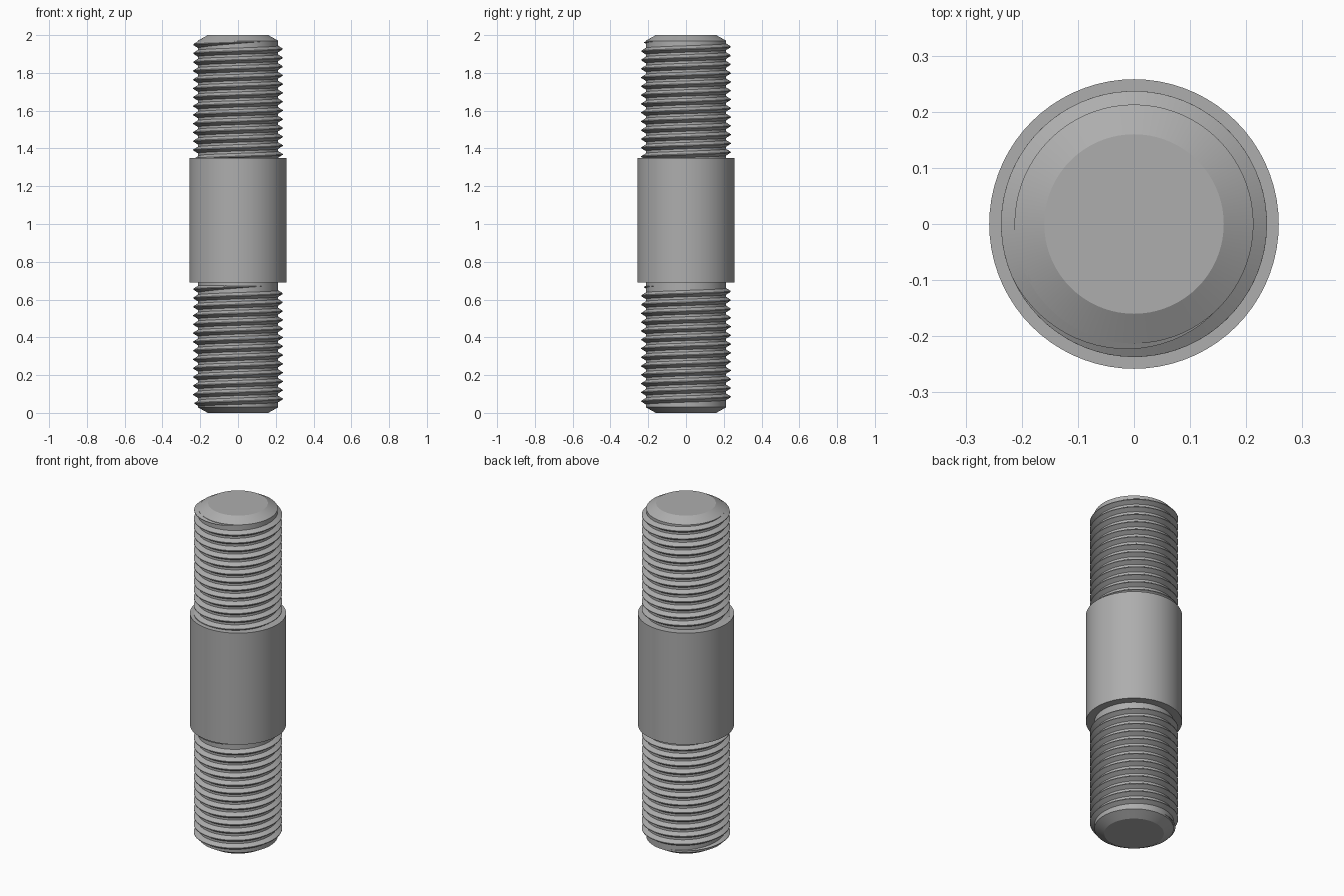
import bpy, bmesh, math

old = bpy.data.objects.get("Cube")
if old:
    bpy.data.objects.remove(old, do_unlink=True)

SEG = 72
CORE, CREST, PITCH = 0.213, 0.237, 0.046

steel = bpy.data.materials.new("grey steel")
steel.use_nodes = True
grey = (0.42, 0.42, 0.42, 1)
steel.diffuse_color = grey
steel.node_tree.nodes["Principled BSDF"].inputs["Base Color"].default_value = grey


def finish(bm, name):
    bmesh.ops.recalc_face_normals(bm, faces=bm.faces)
    mesh = bpy.data.meshes.new(name)
    bm.to_mesh(mesh)
    bm.free()
    mesh.materials.append(steel)
    ob = bpy.data.objects.new(name, mesh)
    bpy.context.collection.objects.link(ob)
    bpy.ops.object.select_all(action='DESELECT')
    ob.select_set(True)
    bpy.context.view_layer.objects.active = ob
    bpy.ops.object.shade_smooth_by_angle(angle=math.radians(25))
    return ob


def ring(bm, r, z):
    return [bm.verts.new((r * math.cos(a), r * math.sin(a), z))
            for a in (2 * math.pi * i / SEG for i in range(SEG))]


def lathe(name, profile):
    bm = bmesh.new()
    rings = [ring(bm, r, z) for r, z in profile]
    for lo, hi in zip(rings, rings[1:]):
        for i in range(SEG):
            j = (i + 1) % SEG
            bm.faces.new((lo[i], lo[j], hi[j], hi[i]))
    bm.faces.new(rings[0])
    bm.faces.new(rings[-1])
    return finish(bm, name)


def thread(name, z_low, z_high, start, end):
    """Right-hand V ridge wound between two angles, fading out at both ends."""
    # choose the whole number of turns that keeps the pitch closest
    turns = round((z_high - z_low) / PITCH - (end - start) / 360) + (end - start) / 360
    steps = round(turns * SEG)
    fade = 0.3 * SEG
    bm = bmesh.new()
    sections = []
    for i in range(steps + 1):
        t = i / steps
        grow = min(1, i / fade, (steps - i) / fade)
        a = math.radians(start) + 2 * math.pi * turns * t
        z = z_low + (z_high - z_low) * t
        half = 0.019 * grow + 0.0005
        tip = CORE + (CREST - CORE) * grow
        points = [(CORE - 0.004, -half), (tip, -0.002 * grow),
                  (tip, 0.002 * grow + 0.0002), (CORE - 0.004, half)]
        sections.append([bm.verts.new((r * math.cos(a), r * math.sin(a), z + dz))
                         for r, dz in points])
    for p, q in zip(sections, sections[1:]):
        for k in range(4):
            m = (k + 1) % 4
            bm.faces.new((p[k], p[m], q[m], q[k]))
    bm.faces.new(sections[0])
    bm.faces.new(sections[-1])
    return finish(bm, name)


# Chamfered core rod and plain middle collar
lathe("core_rod", [(0.16, 0), (CORE, 0.03), (CORE, 1.97), (0.16, 2)])
lathe("middle_collar", [(0.258, 0.69), (0.258, 1.35)])

# Matching threads on both ends
thread("lower_thread", 0.04, 0.672, 100, -47)
thread("upper_thread", 1.335, 1.967, 100, -47)
